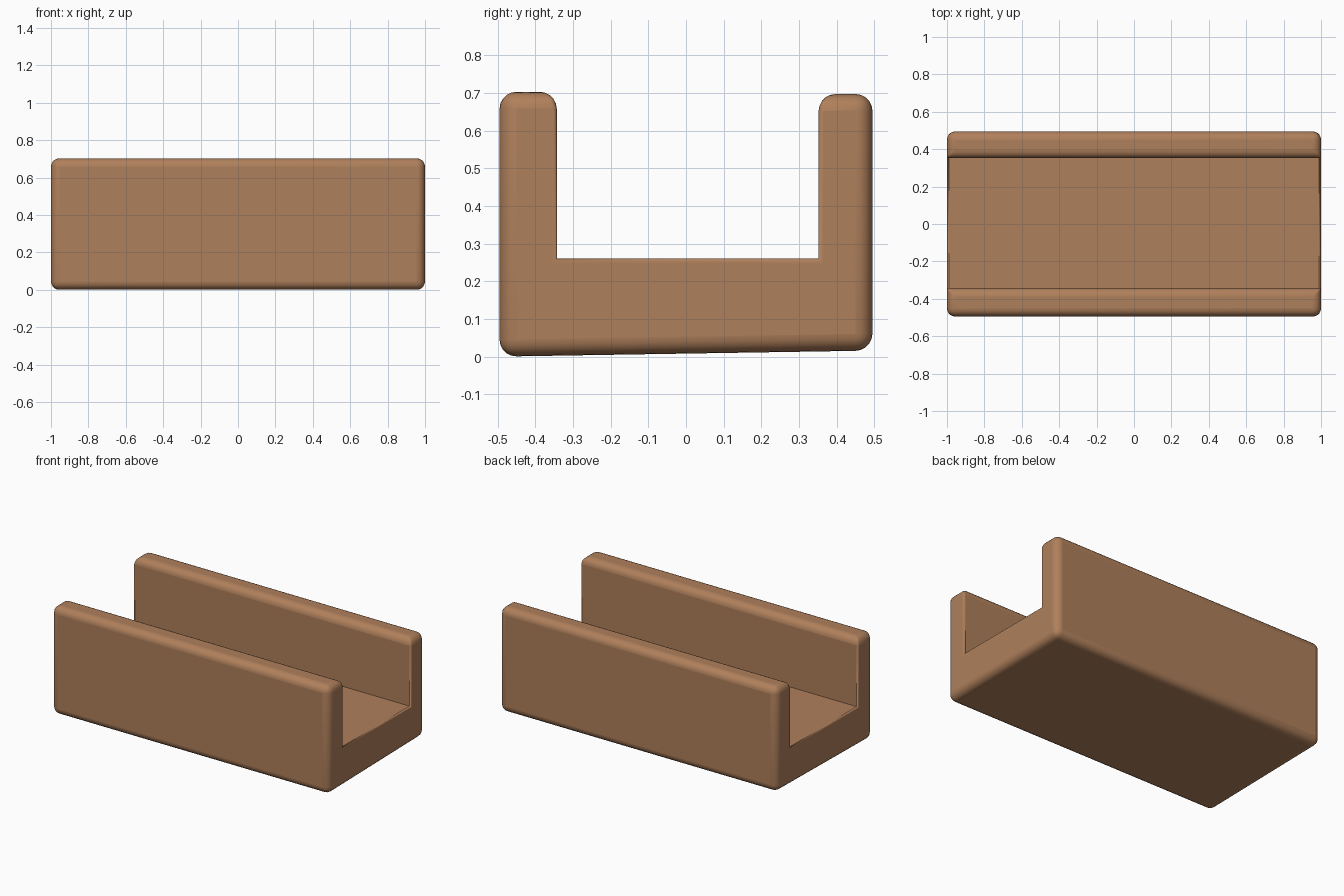
import bpy
import bmesh
import math

cube = bpy.data.objects.get("Cube")
if cube:
    bpy.data.objects.remove(cube, do_unlink=True)

# Warm brown clay
brown = bpy.data.materials.new("warm brown")
brown.use_nodes = True
colour = (0.43, 0.215, 0.105, 1)
brown.diffuse_color = colour
brown.node_tree.nodes["Principled BSDF"].inputs["Base Color"].default_value = colour

# Channel cross-section as (y, z): base with a wall on each side
FLOOR, INNER = 0.26, 0.36
profile = [(-0.495, 0.0), (0.495, 0.016), (0.495, 0.697), (0.352, 0.697),
           (0.352, FLOOR), (-0.343, FLOOR), (-0.343, 0.703), (-0.495, 0.703)]

bm = bmesh.new()
end = bm.faces.new([bm.verts.new((-1, y, z)) for y, z in profile])
swept = bmesh.ops.extrude_face_region(bm, geom=[end])["geom"]
bmesh.ops.translate(bm, vec=(2, 0, 0),
                    verts=[v for v in swept if isinstance(v, bmesh.types.BMVert)])
bmesh.ops.recalc_face_normals(bm, faces=bm.faces)

# Outer edges are generously rounded, the trough's rims only slightly
weight = bm.edges.layers.float.new("bevel_weight_edge")
for edge in bm.edges:
    a, b = (v.co for v in edge.verts)
    mid = (a + b) / 2
    along_x = abs(a.x - b.x) > 1
    in_trough = abs(mid.y) < INNER and mid.z < 0.69
    if along_x and in_trough:
        edge[weight] = 0
    elif in_trough and mid.z > 0.1:
        edge[weight] = 0.25
    else:
        edge[weight] = 1

mesh = bpy.data.meshes.new("channel_block")
bm.to_mesh(mesh)
bm.free()
mesh.materials.append(brown)
block = bpy.data.objects.new("channel_block", mesh)
bpy.context.collection.objects.link(block)

bevel = block.modifiers.new("rounded edges", "BEVEL")
bevel.limit_method = "WEIGHT"
bevel.width = 0.045
bevel.segments = 5

bpy.context.view_layer.objects.active = block
block.select_set(True)
bpy.ops.object.shade_smooth_by_angle(angle=math.radians(40))
